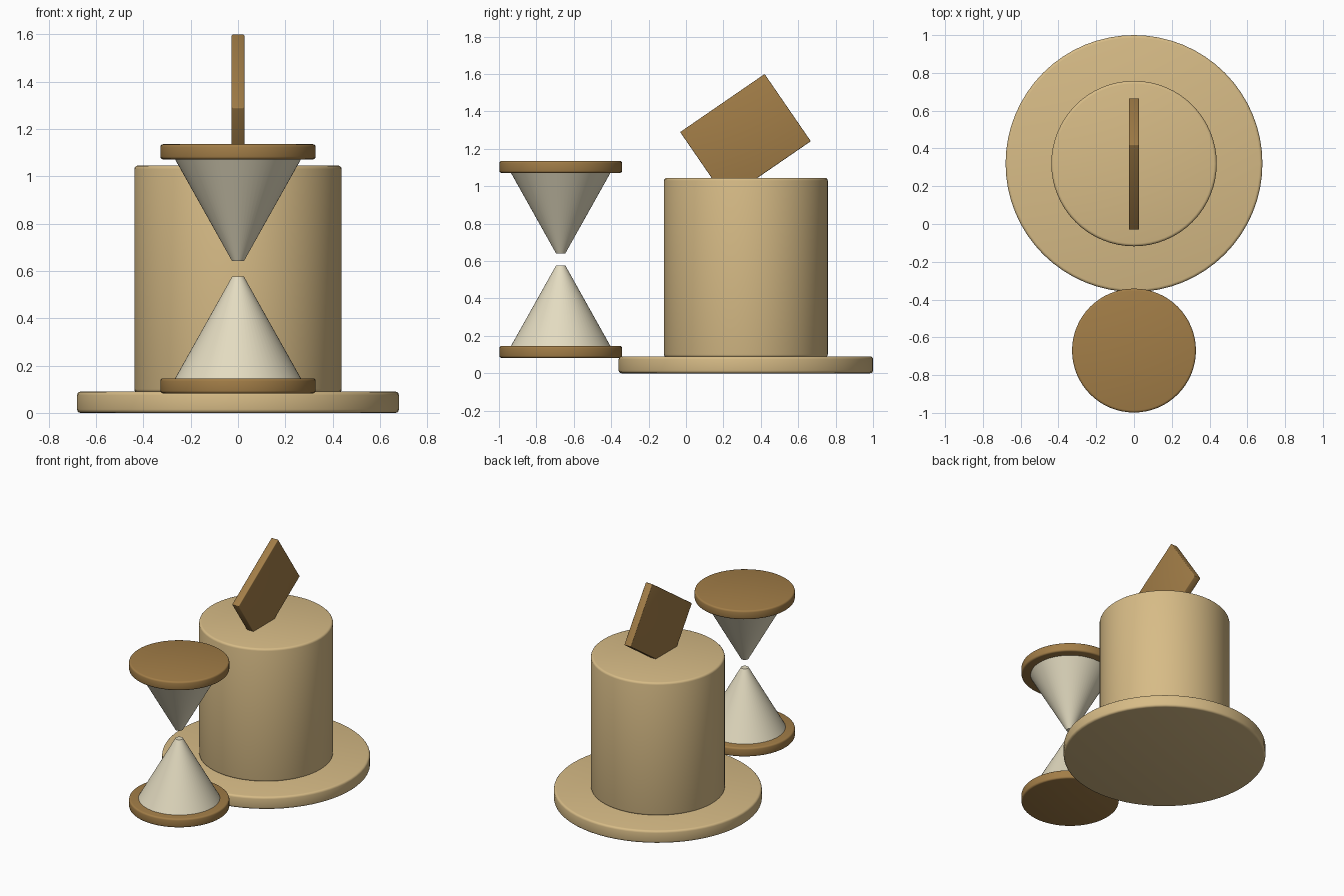
import bpy
import math

cube = bpy.data.objects.get("Cube")
if cube:
    bpy.data.objects.remove(cube, do_unlink=True)


def material(name, rgb):
    mat = bpy.data.materials.new(name)
    mat.use_nodes = True
    color = (*rgb, 1)
    mat.diffuse_color = color
    mat.node_tree.nodes["Principled BSDF"].inputs["Base Color"].default_value = color
    return mat


TAN = material("tan wood", (0.68, 0.5, 0.24))
BROWN = material("brown wood", (0.36, 0.205, 0.063))
IVORY = material("ivory", (0.77, 0.71, 0.53))


def finish(name, mat, bevel=0):
    """Name and colour the active object, round its edges and shade it."""
    obj = bpy.context.object
    obj.name = name
    obj.data.materials.append(mat)
    if bevel:
        mod = obj.modifiers.new("Rounded edges", "BEVEL")
        mod.width = bevel
        mod.segments = 3
        mod.limit_method = "ANGLE"
        mod.angle_limit = math.radians(40)
        bpy.ops.object.modifier_apply(modifier=mod.name)
    bpy.ops.object.shade_smooth_by_angle(angle=math.radians(35))
    return obj


def round_part(name, mat, y, z0, z1, r0, r1, bevel=0):
    """Upright cylinder or truncated cone between heights z0 and z1."""
    bpy.ops.mesh.primitive_cone_add(vertices=64, radius1=r0, radius2=r1,
                                    depth=z1 - z0, location=(0, y, (z0 + z1) / 2))
    return finish(name, mat, bevel)


# Round pedestal and drum
DRUM_Y = 0.32
round_part("pedestal_base", TAN, DRUM_Y, 0, 0.09, 0.68, 0.68, 0.015)
round_part("drum_body", TAN, DRUM_Y, 0.085, 1.045, 0.438, 0.438, 0.015)

# Tilted card partly sunk into the drum
bpy.ops.mesh.primitive_cube_add(size=1, location=(0, 0.318, 1.265))
card = bpy.context.object
card.scale = (0.054, 0.548, 0.436)
bpy.ops.object.transform_apply(location=False, rotation=False, scale=True)
card.rotation_euler.x = math.radians(34.5)
finish("tilted_card", BROWN, 0.005)

# Hourglass: two end discs and two separated cones
GLASS_Y = -0.67
BULB, NECK = 0.267, 0.025
round_part("hourglass_bottom_disc", BROWN, GLASS_Y, 0.082, 0.146, 0.328, 0.328, 0.012)
round_part("hourglass_lower_cone", IVORY, GLASS_Y, 0.144, 0.576, BULB, NECK)
round_part("hourglass_upper_cone", IVORY, GLASS_Y, 0.641, 1.073, NECK, BULB)
round_part("hourglass_top_disc", BROWN, GLASS_Y, 1.071, 1.135, 0.328, 0.328, 0.012)
